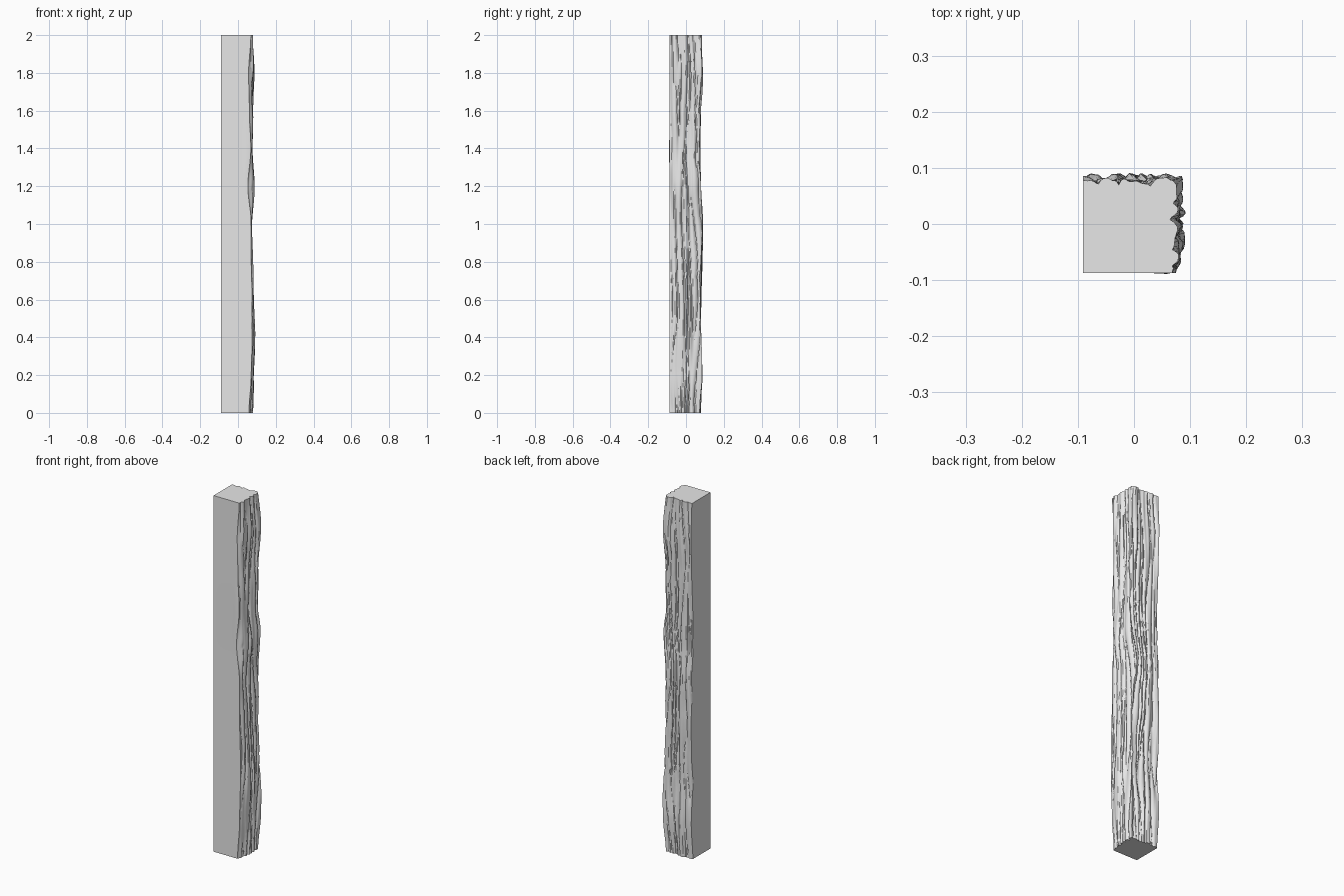
import bpy, bmesh
from mathutils import Vector, noise

cube = bpy.data.objects.get("Cube")
if cube:
    bpy.data.objects.remove(cube, do_unlink=True)

HEIGHT, ROWS, COLS = 2.0, 200, 40
LEFT, FRONT = -0.091, -0.087

# Outlines of the rough sides, evenly spaced from bottom to top
SIDE_CREST = [.077, .083, .09, .081, .077, .074, .086, .075, .079, .086, .077]
SIDE_EDGE = [.058, .07, .075, .075, .07, .07, .052, .068, .06, .056, .068]
BACK_CREST = [.077, .086, .079, .081, .086, .09, .081, .077, .081, .087, .082]


def smooth(t):
    t = min(max(t, 0), 1)
    return t * t * (3 - 2 * t)


def along(values, z):
    t = min(z / HEIGHT, 1) * (len(values) - 1)
    i = min(int(t), len(values) - 2)
    return values[i] + (values[i + 1] - values[i]) * smooth(t - i)


def grain(u, z, seed):
    """Depth below the crest: lumpy vertical ridges parted by sharp creases."""
    sway = noise.noise(Vector((u * 2, z * 2.5, seed + 9)))
    w = u * 7 + sway * 0.9
    ridge = abs(noise.noise(Vector((w, z * 1.6, seed))))
    fine = abs(noise.noise(Vector((w * 2, z * 4, seed + 4))))
    lump = noise.noise(Vector((u * 3, z * 4, seed + 7)))
    return -0.015 + 0.015 * min(ridge * 2.2, 1) ** 0.5 + 0.003 * fine + 0.004 * lump


def side_x(u, z):
    rough = along(SIDE_CREST, z) + grain(u, z, 2.3)
    edge = along(SIDE_EDGE, z)
    return edge + (rough - edge) * smooth(u * 8)


def back_y(u, z):
    return along(BACK_CREST, z) + grain(u, z, 31.7)


def ring(z):
    """One cross-section, counter-clockwise from the sawn front left corner."""
    corner_x, corner_y = side_x(1, z), back_y(0, z)
    edge_x = side_x(0, z)
    swell = 0.005 * max(0, noise.noise(Vector((3.5, z * 3, 5.1))))
    points = [(LEFT, FRONT), (0.02, FRONT)]
    points += [(0.02 + (edge_x - 0.02) * t, FRONT - swell * t) for t in (0.4, 0.8)]
    for i in range(COLS):
        u = i / COLS
        points.append((side_x(u, z), FRONT + (corner_y - FRONT) * u))
    for i in range(COLS + 1):
        u = i / COLS
        points.append((corner_x + (LEFT - corner_x) * u, back_y(u, z)))
    points.append((LEFT, 0.05))
    return points


# Post: stacked cross-sections with flat sawn ends
bm = bmesh.new()
rings = []
for row in range(ROWS + 1):
    z = HEIGHT * row / ROWS
    rings.append([bm.verts.new((x, y, z)) for x, y in ring(z)])
for low, high in zip(rings, rings[1:]):
    for i in range(len(low)):
        j = (i + 1) % len(low)
        bm.faces.new((low[i], low[j], high[j], high[i]))
bm.faces.new(rings[0][::-1])
bm.faces.new(rings[-1])

mesh = bpy.data.meshes.new("rough_post")
bm.to_mesh(mesh)
bm.free()
post = bpy.data.objects.new("rough_post", mesh)
bpy.context.collection.objects.link(post)

# Plain grey finish
grey = bpy.data.materials.new("light_grey")
grey.use_nodes = True
colour = (0.8, 0.8, 0.8, 1)
grey.diffuse_color = colour
grey.node_tree.nodes["Principled BSDF"].inputs["Base Color"].default_value = colour
mesh.materials.append(grey)

bpy.context.view_layer.objects.active = post
post.select_set(True)
bpy.ops.object.shade_smooth_by_angle(angle=0.6)
